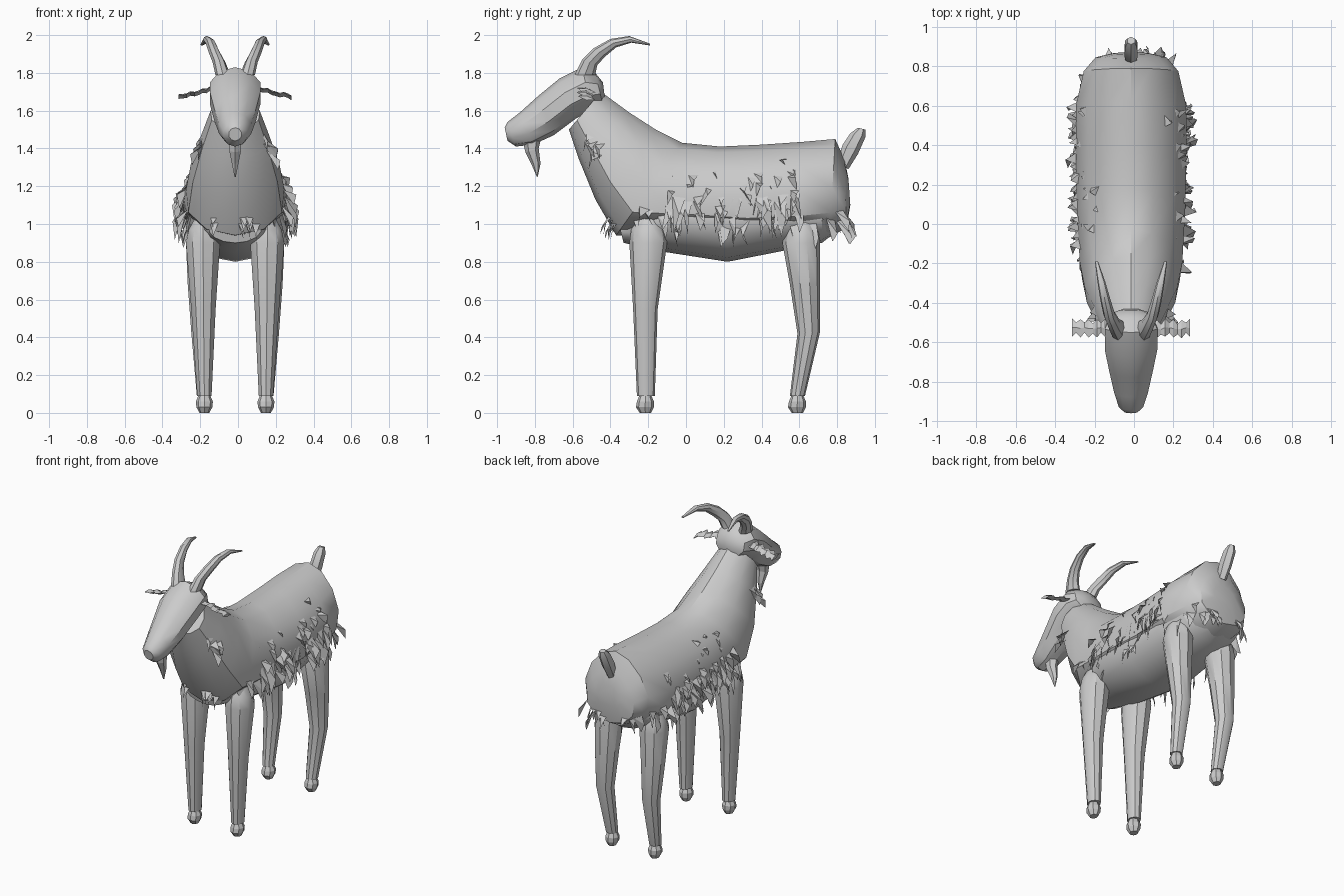
import bpy, bmesh, math, random
from mathutils import Vector
from mathutils.bvhtree import BVHTree

random.seed(4)
CX = -0.015  # the animal's centre line


def finish(name, bm, smooth=True):
    bmesh.ops.recalc_face_normals(bm, faces=bm.faces)
    me = bpy.data.meshes.new(name)
    bm.to_mesh(me)
    if smooth:
        me.shade_smooth()
        me.set_sharp_from_angle(angle=math.radians(35))
    ob = bpy.data.objects.new(name, me)
    bpy.context.collection.objects.link(ob)
    return ob


def loft(name, rings, n=12, side=1, egg=0.0, smooth=True):
    """Each ring spans two side-view points: y1, z1, y2, z2, half width, centre x."""
    bm = bmesh.new()
    loops = []
    for y1, z1, y2, z2, hw, *cx in rings:
        c = Vector((CX + side * (cx[0] if cx else 0), (y1 + y2) / 2, (z1 + z2) / 2))
        up = Vector((0, y1 - y2, z1 - z2)) / 2
        loop = []
        for i in range(n):
            a = 2 * math.pi * i / n
            dx = math.sin(a) * hw * (1 - egg * math.cos(a))
            loop.append(bm.verts.new(c + up * math.cos(a) + Vector((dx, 0, 0))))
        loops.append(loop)
    for a, b in zip(loops, loops[1:]):
        for i in range(n):
            j = (i + 1) % n
            bm.faces.new((a[i], a[j], b[j], b[i]))
    bm.faces.new(loops[0])
    bm.faces.new(loops[-1])
    return finish(name, bm, smooth)


# Coat: neck, back and rump
coat = loft("coat", [
    (-0.45, 1.70, -0.62, 1.50, 0.13), (-0.30, 1.59, -0.57, 1.35, 0.18),
    (-0.16, 1.50, -0.48, 1.13, 0.235), (-0.02, 1.43, -0.37, 0.94, 0.26),
    (0.18, 1.41, -0.02, 0.93, 0.275), (0.40, 1.42, 0.30, 0.90, 0.28),
    (0.62, 1.435, 0.58, 0.91, 0.28), (0.79, 1.45, 0.76, 0.93, 0.24),
    (0.84, 1.34, 0.85, 0.98, 0.18), (0.86, 1.24, 0.87, 1.10, 0.09)], n=12, egg=0.2)

# Belly hanging below the coat
loft("belly", [
    (-0.37, 1.05, -0.33, 0.90, 0.14), (-0.10, 1.25, -0.10, 0.85, 0.25),
    (0.22, 1.25, 0.22, 0.80, 0.265), (0.50, 1.25, 0.50, 0.855, 0.26),
    (0.72, 1.20, 0.72, 0.90, 0.22), (0.84, 1.15, 0.82, 0.98, 0.10)], n=14)

# Head
loft("head", [
    (-0.96, 1.51, -0.945, 1.44, 0.035), (-0.945, 1.54, -0.90, 1.41, 0.065),
    (-0.88, 1.59, -0.81, 1.42, 0.09), (-0.78, 1.68, -0.70, 1.47, 0.115),
    (-0.67, 1.77, -0.58, 1.56, 0.14), (-0.55, 1.83, -0.50, 1.60, 0.14),
    (-0.48, 1.80, -0.44, 1.63, 0.11), (-0.44, 1.75, -0.43, 1.67, 0.05)], n=10)

# Beard
loft("beard", [(-0.87, 1.46, -0.76, 1.48, 0.04), (-0.85, 1.38, -0.78, 1.40, 0.035),
               (-0.82, 1.32, -0.77, 1.32, 0.02), (-0.79, 1.25, -0.785, 1.25, 0.004)],
     n=6, smooth=False)

# Tail, blunt at the top
loft("tail", [(0.80, 1.33, 0.86, 1.29, 0.03), (0.83, 1.42, 0.91, 1.37, 0.038),
              (0.87, 1.48, 0.95, 1.46, 0.036), (0.91, 1.51, 0.95, 1.50, 0.022)], n=6)

for side, tag in ((1, "right"), (-1, "left")):
    # Legs and hooves
    loft("front_leg_" + tag, [
        (-0.25, 1.04, -0.15, 1.04, 0.04, 0.17), (-0.29, 0.97, -0.11, 0.97, 0.08, 0.17),
        (-0.30, 0.90, -0.10, 0.90, 0.095, 0.17),
        (-0.28, 0.55, -0.15, 0.55, 0.068, 0.168), (-0.26, 0.09, -0.165, 0.09, 0.04, 0.163)], 10, side)
    loft("hind_leg_" + tag, [
        (0.56, 1.04, 0.66, 1.04, 0.04, 0.17), (0.53, 0.97, 0.70, 0.97, 0.08, 0.17),
        (0.51, 0.90, 0.71, 0.90, 0.095, 0.17),
        (0.55, 0.68, 0.71, 0.68, 0.08, 0.175), (0.59, 0.42, 0.71, 0.43, 0.06, 0.175),
        (0.55, 0.09, 0.63, 0.09, 0.04, 0.165)], 10, side)
    for part, y in (("front", -0.215), ("hind", 0.59)):
        loft(f"{part}_hoof_{tag}", [
            (y - .03, 0, y + .03, 0, .026, .163), (y - .05, .03, y + .045, .03, .042, .163),
            (y - .045, .06, y + .045, .06, .045, .163), (y - .03, .095, y + .03, .095, .03, .163)],
            8, side, smooth=False)
    # Swept-back horn
    loft("horn_" + tag, [
        (-0.59, 1.79, -0.48, 1.79, 0.04, 0.065), (-0.55, 1.87, -0.47, 1.84, 0.034, 0.085),
        (-0.49, 1.93, -0.43, 1.885, 0.03, 0.11), (-0.40, 1.98, -0.37, 1.935, 0.026, 0.13),
        (-0.30, 1.995, -0.29, 1.96, 0.02, 0.15), (-0.19, 1.955, -0.19, 1.945, 0.008, 0.175)],
        8, side)
    # Thin ragged ear drooping outwards: closed, knobbly strip
    ear = []
    for i in range(10):
        y, z = -0.53 + random.uniform(-.006, .006), 1.72 - i * .0055 + random.uniform(-.006, .006)
        w, t = (.046, .016) if i % 2 else (.026, .007)
        ear.append((y - w, z + t * .6, y + w, z - t * .6, .012, .11 + i * .021))
    bm = bmesh.new()
    loops = []
    for y1, z1, y2, z2, t, x in ear:
        x, zm = CX + side * x, (z1 + z2) / 2
        ym = (y1 + y2) / 2
        loops.append([bm.verts.new(p) for p in
                      ((x, y1, z1), (x, ym, zm + t), (x, y2, z2), (x, ym, zm - t))])
    for a, b in zip(loops, loops[1:]):
        for i in range(4):
            bm.faces.new((a[i], a[i - 1], b[i - 1], b[i]))
    bm.faces.new(loops[0])
    bm.faces.new(loops[-1])
    finish("ear_" + tag, bm, False)

# Shaggy fur: slivers rooted on the coat, hanging down and outwards
src = bmesh.new()
src.from_mesh(coat.data)
tree = BVHTree.FromBMesh(src)
fur = bmesh.new()


def sliver(root, out, length, width, lift):
    down = Vector((0, random.uniform(-.4, .4), -1)).normalized()
    across = out.cross(down).normalized() * width / 2
    base = root - out * 0.01
    tip = root + down * length + out * lift * .8
    mid = root + down * length * .5 + out * lift
    skew = random.uniform(-.6, 1)
    a, b, c, d = (fur.verts.new(p) for p in (base - across, base + across, mid + across * skew, tip))
    fur.faces.new((a, b, c))
    fur.faces.new((a, c, d))


for side in (1, -1):
    # Dense flank, ragged hem, a few on the neck
    for count, ylo, yhi, zlo, zhi, longest in ((60, -.1, .58, 1.1, 1.36, .22), (26, -.28, .84, 1.0, 1.1, .12),
                                               (5, -.52, -.4, 1.38, 1.5, .12)):
        for _ in range(count):
            y, z = random.uniform(ylo, yhi), random.uniform(zlo, zhi)
            hit, nor, _i, _d = tree.ray_cast(Vector((side, y, z)), Vector((-side, 0, 0)))
            if hit:
                sliver(hit, nor, random.uniform(.09, longest), random.uniform(.04, .08),
                       random.uniform(.015, .065))
# Rump and chest hem
for _ in range(8):
    x = random.uniform(-.17, .15)
    for s in (1, -1):
        hit, nor, _i, _d = tree.ray_cast(Vector((x, 2 * s, random.uniform(1.0, 1.06))), Vector((0, -s, 0)))
        if hit:
            sliver(hit, nor, random.uniform(.06, .10), .05, random.uniform(0, .03))
finish("fur", fur, False)
src.free()
